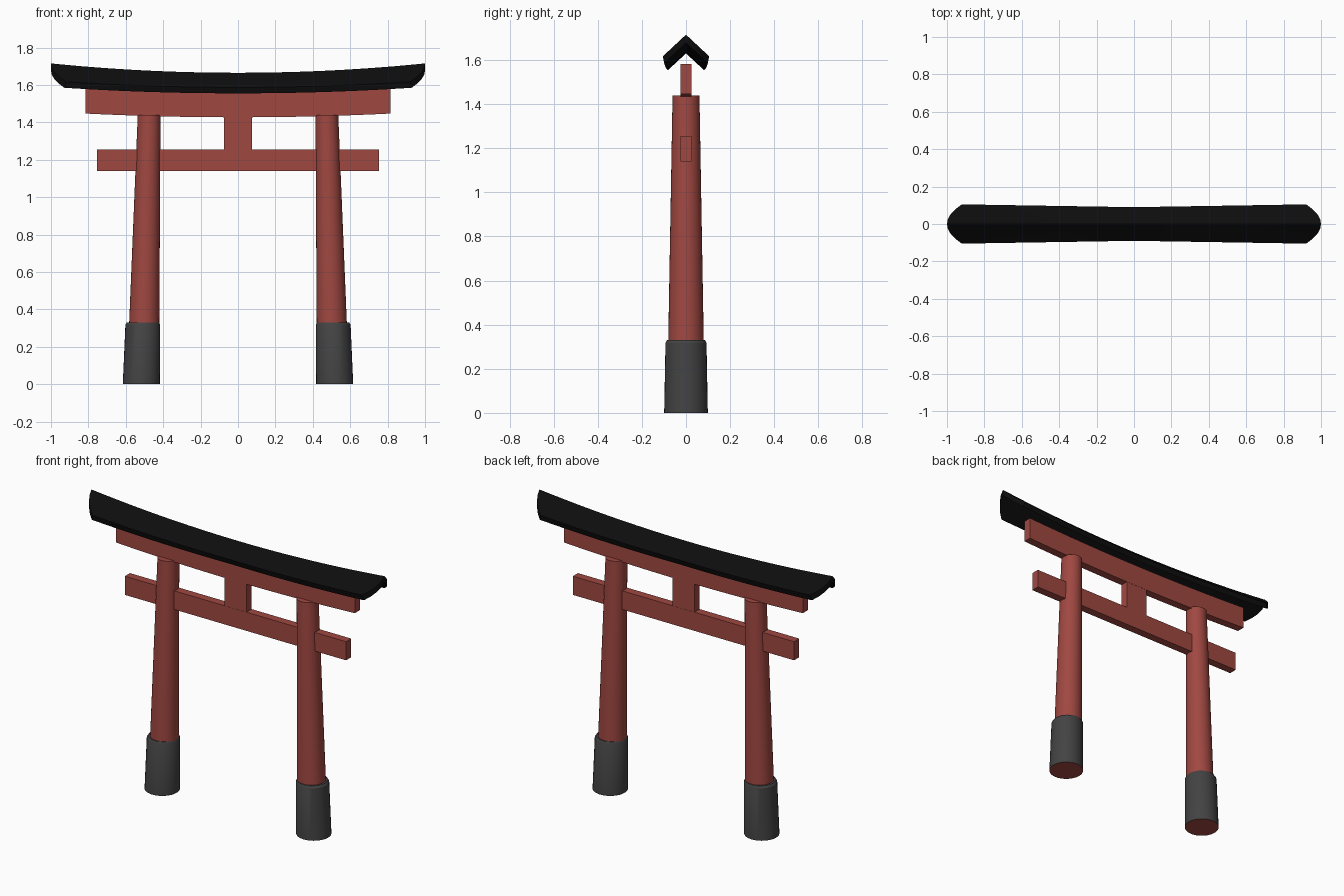
import bpy, bmesh, math

if "Cube" in bpy.data.objects:
    bpy.data.objects.remove(bpy.data.objects["Cube"])


def material(name, rgb):
    m = bpy.data.materials.new(name)
    m.diffuse_color = (*rgb, 1)
    m.use_nodes = True
    m.node_tree.nodes["Principled BSDF"].inputs["Base Color"].default_value = m.diffuse_color
    return m


RED = material("red_paint", (0.35, 0.064, 0.053))
GREY = material("dark_grey", (0.056, 0.056, 0.056))
BLACK = material("roof_black", (0.004, 0.004, 0.004))


def loft(name, rings, mats, cap_mats=(0, 0)):
    """Skin a list of equal-length closed rings and cap both ends."""
    bm = bmesh.new()
    vs = [[bm.verts.new(p) for p in r] for r in rings]
    n = len(vs[0])
    for a, b in zip(vs, vs[1:]):
        for i in range(n):
            j = (i + 1) % n
            bm.faces.new((a[i], a[j], b[j], b[i]))
    for ring, mi in ((vs[0][::-1], cap_mats[0]), (vs[-1], cap_mats[1])):
        bm.faces.new(ring).material_index = mi
    bmesh.ops.recalc_face_normals(bm, faces=bm.faces)
    me = bpy.data.meshes.new(name)
    bm.to_mesh(me)
    bm.free()
    for m in mats:
        me.materials.append(m)
    ob = bpy.data.objects.new(name, me)
    bpy.context.collection.objects.link(ob)
    bpy.ops.object.select_all(action='DESELECT')
    ob.select_set(True)
    bpy.context.view_layer.objects.active = ob
    bpy.ops.object.shade_smooth_by_angle(angle=math.radians(30))
    return ob


def circle(x, z, r, n=32):
    return [(x + r * math.cos(2 * math.pi * i / n),
             r * math.sin(2 * math.pi * i / n), z) for i in range(n)]


def beam(name, half_len, depth, z0, z1, sag=0.0, steps=1):
    """Rectangular beam along x whose ends rise by sag."""
    rings = []
    for i in range(steps + 1):
        u = 2 * i / steps - 1
        lift = sag * u * u
        rings.append([(u * half_len, y, z + lift) for y, z in
                      ((-depth, z0), (depth, z0), (depth, z1), (-depth, z1))])
    return loft(name, rings, [RED])


# Leaning, tapered pillars with grey foot sleeves
for side, s in (("left", -1), ("right", 1)):
    loft(side + "_pillar",
         [circle(s * 0.502, 0.30, 0.081), circle(s * 0.475, 1.44, 0.061)], [RED])
    loft(side + "_foot_sleeve",
         [circle(s * 0.517, 0.0, 0.099), circle(s * 0.509, 0.318, 0.093),
          circle(s * 0.508, 0.33, 0.086)], [GREY, RED], cap_mats=(1, 0))

# Cross beams and the short centre strut
beam("lower_beam", 0.755, 0.025, 1.14, 1.255)
beam("upper_beam", 0.815, 0.025, 1.427, 1.562, sag=0.02, steps=16)
beam("centre_strut", 0.075, 0.024, 1.25, 1.44)


# Curved gable roof: chevron section that widens and rises to pointed ends
def roof_section(u):
    t = u * u
    top_z, under_z = 1.665 + 0.05 * t, 1.63 + 0.048 * t
    eave_y, eave_z = 0.09 + 0.015 * abs(u), 1.587 + 0.03 * t
    low_y, low_z = 0.081 + 0.018 * abs(u), 1.555 + 0.03 * t
    half = [(eave_y * k / 4, top_z + (eave_z - top_z) * k / 4) for k in range(5)]
    half += [(low_y * k / 4, under_z + (low_z - under_z) * k / 4)
             for k in range(4, -1, -1)]
    pts = half + [(-y, z) for y, z in half[-2:0:-1]]
    return [(u * (1 - 0.08 * (y / 0.105) ** 2), y, z) for y, z in pts]


loft("roof", [roof_section(i / 12) for i in range(-12, 13)], [BLACK])

# Fill the roof's concave ends cleanly
roof = bpy.data.objects["roof"].data
bm = bmesh.new()
bm.from_mesh(roof)
bmesh.ops.triangulate(bm, faces=[f for f in bm.faces if len(f.verts) > 4])
bm.to_mesh(roof)
bm.free()
